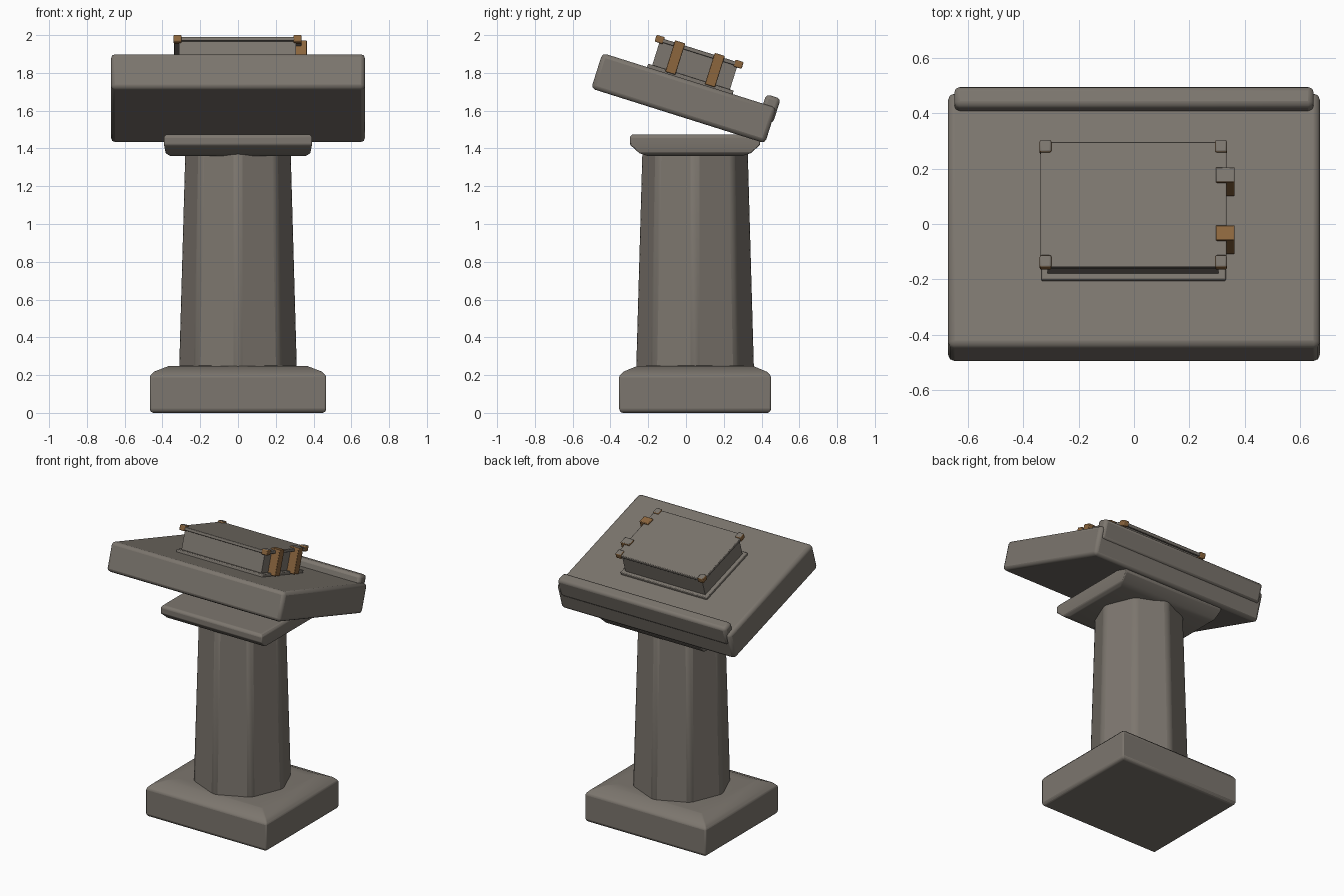
import bpy, bmesh, math
from mathutils import Matrix

cube = bpy.data.objects.get("Cube")
if cube:
    bpy.data.objects.remove(cube, do_unlink=True)


def material(name, rgb):
    m = bpy.data.materials.new(name)
    m.use_nodes = True
    m.diffuse_color = (*rgb, 1)
    m.node_tree.nodes["Principled BSDF"].inputs["Base Color"].default_value = (*rgb, 1)
    return m


STONE = material("stone grey", (0.202, 0.181, 0.156))
BRASS = material("aged brass", (0.262, 0.133, 0.048))
TILT = Matrix.Rotation(math.radians(-17.5), 4, 'X')
AXIS_Y = 0.048  # the pedestal stands slightly behind the centre


def finish(name, bm, mats, bevel=0, segments=2):
    bmesh.ops.recalc_face_normals(bm, faces=bm.faces)
    mesh = bpy.data.meshes.new(name)
    bm.to_mesh(mesh)
    bm.free()
    obj = bpy.data.objects.new(name, mesh)
    bpy.context.collection.objects.link(obj)
    for m in mats:
        mesh.materials.append(m)
    if bevel:
        mod = obj.modifiers.new("Bevel", 'BEVEL')
        mod.width, mod.segments = bevel, segments
        mod.limit_method = 'ANGLE'
        mod.angle_limit = math.radians(30)
    bpy.ops.object.select_all(action='DESELECT')
    bpy.context.view_layer.objects.active = obj
    obj.select_set(True)
    bpy.ops.object.shade_smooth_by_angle(angle=math.radians(35))
    return obj


def loft(name, rings, sides, turn, bevel=0):
    """Stack of polygon rings: (half x, half y, z)."""
    bm = bmesh.new()
    k = 1 / math.cos(math.pi / 4) if sides == 4 else 1
    loops = []
    for hx, hy, z in rings:
        angles = [turn + 2 * math.pi * i / sides for i in range(sides)]
        loops.append([bm.verts.new((k * hx * math.cos(a), AXIS_Y + k * hy * math.sin(a), z))
                      for a in angles])
    for a, b in zip(loops, loops[1:]):
        for i in range(sides):
            j = (i + 1) % sides
            bm.faces.new((a[i], a[j], b[j], b[i]))
    bm.faces.new(loops[0])
    bm.faces.new(loops[-1])
    return finish(name, bm, [STONE], bevel)


def tilted_box(name, x, d, n, mats, bevel, grey_top=False):
    """Box given by ranges across, down the slope and out of the slope."""
    bm = bmesh.new()
    size = [r[1] - r[0] for r in (x, d, n)]
    mid = [sum(r) / 2 for r in (x, d, n)]
    bmesh.ops.create_cube(bm, size=1, matrix=Matrix.Translation(mid) @ Matrix.Diagonal((*size, 1)))
    for f in bm.faces:
        f.material_index = int(grey_top and f.normal.z > 0.9)
    obj = finish(name, bm, mats, bevel)
    obj.matrix_world = TILT
    return obj


# Pedestal: foot, octagonal column and cap
loft("foot", [(.455, .39, 0), (.467, .402, .015), (.467, .402, .195), (.445, .38, .218),
              (.37, .31, .247), (.3, .25, .25)], 4, math.pi / 4, .008)
loft("column", [(.318, .318, .2), (.284, .284, 1.4)], 8, 0, .025)
loft("cap", [(.36, .25, 1.36), (.383, .295, 1.375), (.392, .345, 1.42),
             (.392, .345, 1.462), (.38, .333, 1.475)], 4, math.pi / 4, .006)

# Sloping desk with a stop along its low edge
tilted_box("desk", (-.672, .672), (-.995, -.03), (1.487, 1.684), [STONE], .022)
tilted_box("book_stop", (-.65, .65), (-.102, -.022), (1.6, 1.737), [STONE], .02)

# Closed book
tilted_box("back_cover", (-.335, .332), (-.747, -.272), (1.675, 1.703), [STONE], .005)
tilted_box("pages", (-.312, .306), (-.724, -.293), (1.69, 1.84), [STONE], 0)
tilted_box("front_cover", (-.338, .335), (-.747, -.272), (1.832, 1.853), [STONE], .004)

# Clasps on the opening edge
for name, d, grey in (("front_clasp", -.62, False), ("rear_clasp", -.4, True)):
    tilted_box(name, (.296, .364), (d - .028, d + .028), (1.69, 1.864),
               [BRASS, STONE], .004, grey)

# Corner guards on the upper cover
for side, x in (("right", -.32), ("left", .315)):
    for end, d in (("front", -.727), ("rear", -.29)):
        tilted_box(f"{side}_{end}_corner", (x - .021, x + .021), (d - .023, d + .023),
                   (1.825, 1.863), [BRASS, STONE], .006, True)
